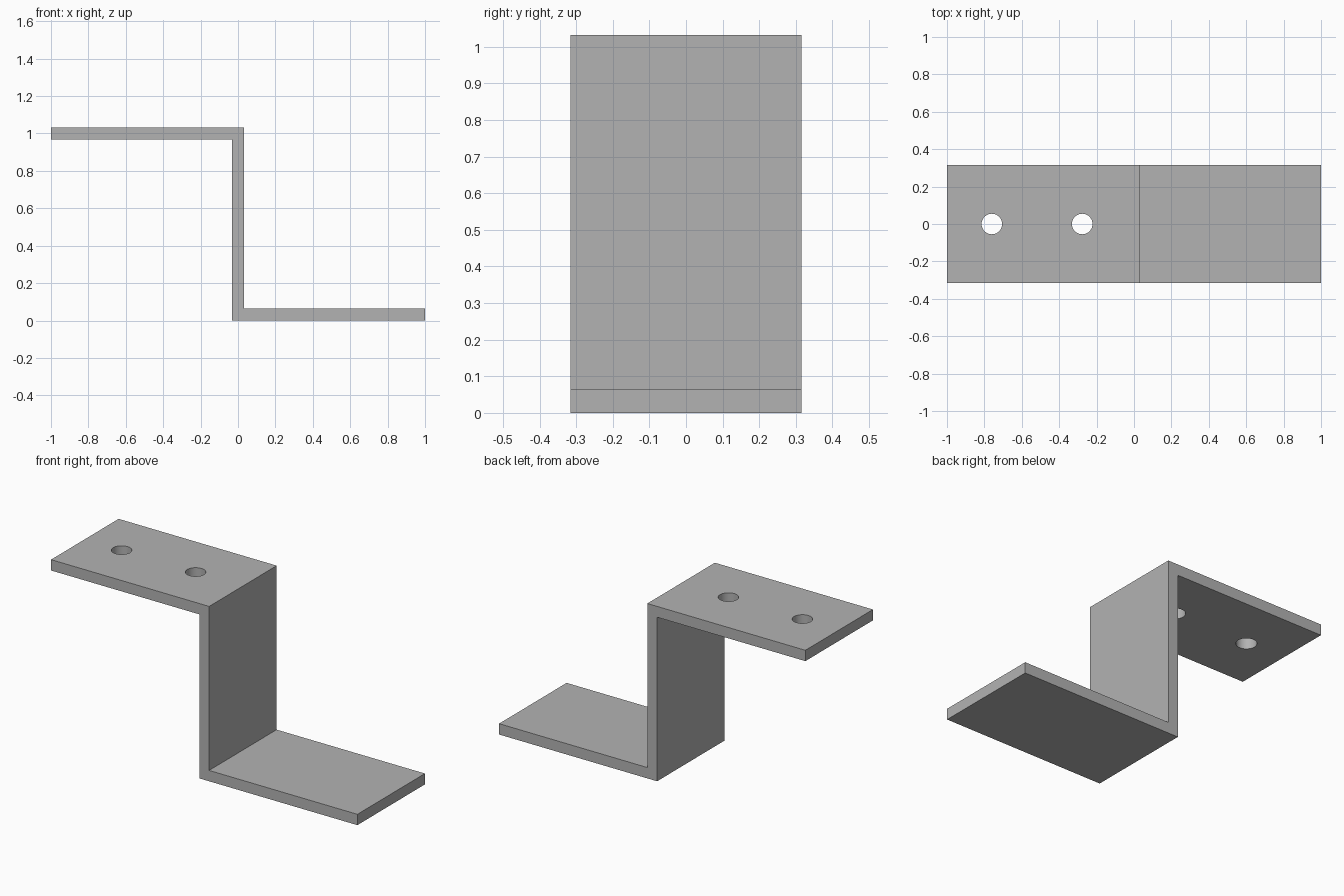
import bpy
import bmesh

cube = bpy.data.objects.get("Cube")
if cube:
    bpy.data.objects.remove(cube, do_unlink=True)

HALF_LENGTH, HALF_WIDTH, HEIGHT = 1.0, 0.315, 1.032
THICK = 0.064
WEB = THICK / 2
HOLE_RADIUS = 0.055
HOLE_CENTRES = (-0.76, -0.277)

steel = bpy.data.materials.new("grey steel")
steel.use_nodes = True
grey = (0.45, 0.45, 0.45, 1)
steel.diffuse_color = grey
steel.node_tree.nodes["Principled BSDF"].inputs["Base Color"].default_value = grey

# Z-shaped side profile, extruded across the width
profile = [
    (-HALF_LENGTH, HEIGHT), (-HALF_LENGTH, HEIGHT - THICK),
    (-WEB, HEIGHT - THICK), (-WEB, 0),
    (HALF_LENGTH, 0), (HALF_LENGTH, THICK),
    (WEB, THICK), (WEB, HEIGHT),
]
bm = bmesh.new()
face = bm.faces.new([bm.verts.new((x, -HALF_WIDTH, z)) for x, z in profile])
extruded = bmesh.ops.extrude_face_region(bm, geom=[face])["geom"]
verts = [g for g in extruded if isinstance(g, bmesh.types.BMVert)]
bmesh.ops.translate(bm, verts=verts, vec=(0, 2 * HALF_WIDTH, 0))
bmesh.ops.recalc_face_normals(bm, faces=bm.faces)
mesh = bpy.data.meshes.new("z_bracket")
bm.to_mesh(mesh)
bm.free()
mesh.materials.append(steel)
bracket = bpy.data.objects.new("z_bracket", mesh)
bpy.context.collection.objects.link(bracket)


# Bolt holes through the upper flange
def drill(x):
    bpy.ops.mesh.primitive_cylinder_add(
        vertices=32, radius=HOLE_RADIUS, depth=4 * THICK,
        location=(x, 0, HEIGHT - THICK / 2))
    cutter = bpy.context.object
    cutter.name = "hole_cutter"
    cutter.hide_render = True
    cutter.data.materials.append(steel)
    bpy.context.view_layer.objects.active = bracket
    cut = bracket.modifiers.new("bolt_hole", "BOOLEAN")
    cut.operation = "DIFFERENCE"
    cut.solver = "EXACT"
    cut.object = cutter
    bpy.ops.object.modifier_apply(modifier=cut.name)
    bpy.data.objects.remove(cutter, do_unlink=True)


for centre in HOLE_CENTRES:
    drill(centre)

# Smooth hole walls, crisp plate edges
bpy.ops.object.select_all(action="DESELECT")
bracket.select_set(True)
bpy.context.view_layer.objects.active = bracket
bpy.ops.object.shade_smooth_by_angle(angle=0.5)
